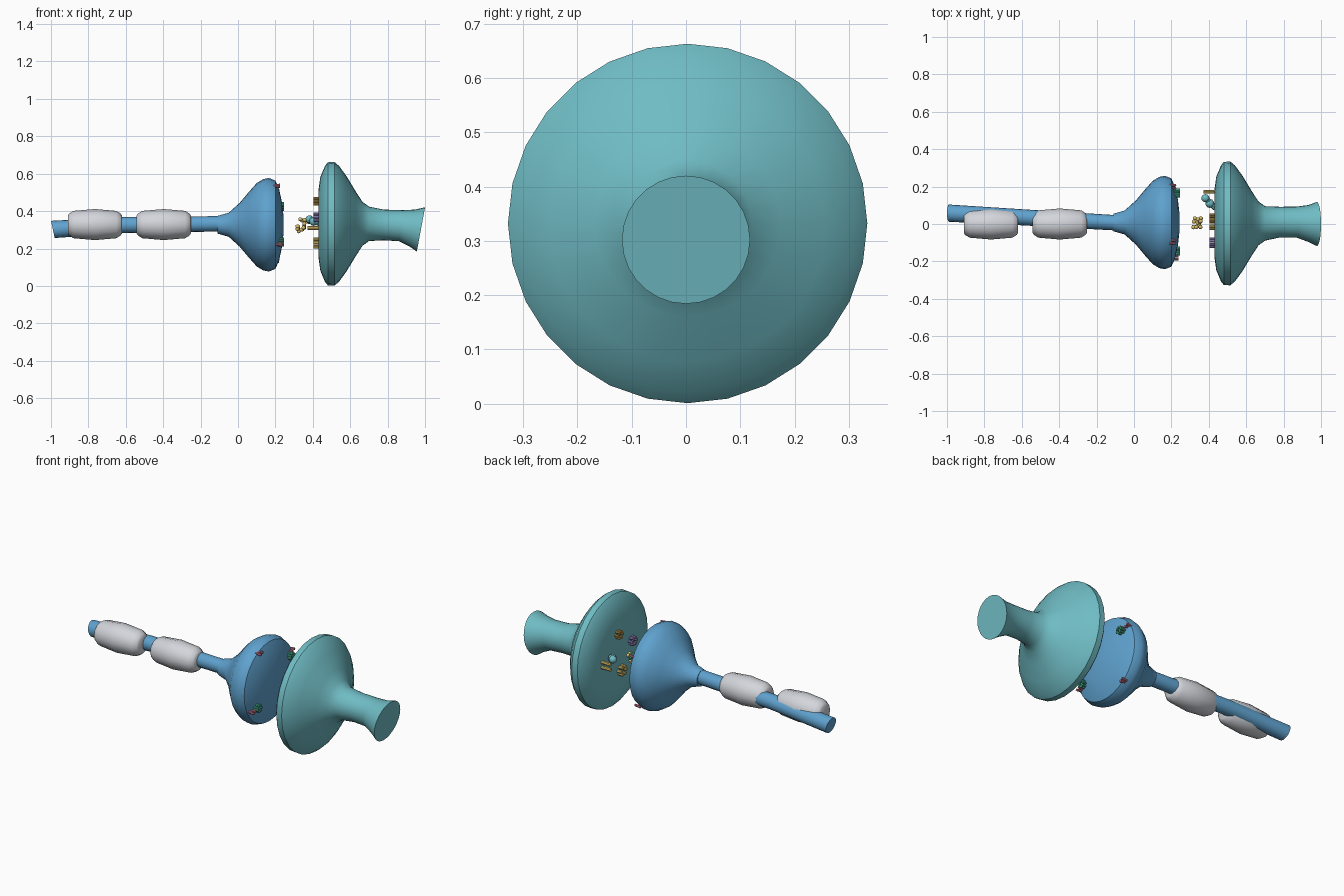
import bpy, bmesh, math, random
from mathutils import Vector

cube = bpy.data.objects.get("Cube")
if cube:
    bpy.data.objects.remove(cube)
random.seed(4)


def material(name, rgb):
    m = bpy.data.materials.new(name)
    m.use_nodes = True
    m.diffuse_color = (*rgb, 1)
    m.node_tree.nodes["Principled BSDF"].inputs["Base Color"].default_value = (*rgb, 1)
    return m


TEAL = material("teal", (.16, .5, .55))
BLUE = material("blue", (.115, .36, .62))
WHITE = material("pale grey", (.65, .67, .71))
GOLD = material("gold", (.72, .53, .14))
ORANGE = material("amber", (.6, .36, .08))
PURPLE = material("purple", (.36, .27, .62))
GREEN = material("green", (.08, .5, .33))
PINK = material("pink", (.65, .2, .3))


def finish(name, bm, mat, angle=40):
    bmesh.ops.recalc_face_normals(bm, faces=bm.faces)
    mesh = bpy.data.meshes.new(name)
    bm.to_mesh(mesh)
    bm.free()
    mesh.materials.append(mat)
    ob = bpy.data.objects.new(name, mesh)
    bpy.context.collection.objects.link(ob)
    bpy.ops.object.select_all(action="DESELECT")
    ob.select_set(True)
    bpy.context.view_layer.objects.active = ob
    bpy.ops.object.shade_smooth_by_angle(angle=math.radians(angle))
    return ob


def loft(name, rings, mat, sides, angle=40):
    """Skin round rings along x; each ring is x, y, z, radius, tilt."""
    bm = bmesh.new()
    loops = []
    for x, y, z, r, tilt in rings:
        turns = [2 * math.pi * i / sides for i in range(sides)]
        loops.append([bm.verts.new((x + tilt * math.sin(t), y + r * math.cos(t),
                                    z + r * math.sin(t))) for t in turns])
    for a, b in zip(loops, loops[1:]):
        for i in range(sides):
            j = (i + 1) % sides
            bm.faces.new((a[i], a[j], b[j], b[i]))
    bm.faces.new(loops[0])
    bm.faces.new(loops[-1])
    return finish(name, bm, mat, angle)


def add_ball(bm, centre, r):
    made = bmesh.ops.create_icosphere(bm, subdivisions=2, radius=r)["verts"]
    bmesh.ops.translate(bm, verts=made, vec=centre)


def add_rod(bm, start, end, r):
    a, b = Vector(start), Vector(end)
    made = bmesh.ops.create_cone(bm, cap_ends=True, segments=8, radius1=r, radius2=r,
                                 depth=(b - a).length)["verts"]
    bmesh.ops.rotate(bm, verts=made, matrix=Vector((0, 0, 1)).rotation_difference(b - a).to_matrix())
    bmesh.ops.translate(bm, verts=made, vec=(a + b) / 2)


def around(centre, count, r):
    c = Vector(centre)
    for i in range(count):
        t = 2 * math.pi * i / count
        yield c + Vector((0, r * math.cos(t), r * math.sin(t)))


# receiving cell: wide dish, neck and slanted flared end
dish = [(.43, .18), (.44, .25), (.465, .31), (.48, .329), (.515, .331), (.54, .31), (.58, .255),
        (.63, .172), (.665, .118), (.7, .092)]
rings = [(x, .003, .332, r, 0) for x, r in dish]
rings += [(.78, .01, .326, .082, 0), (.87, .01, .322, .083, .01),
          (.93, .003, .31, .098, .015), (.978, 0, .302, .118, .022)]
loft("receiving_cell", rings, TEAL, 28)

# sending terminal: flared bulb with a shallow domed face
bulb = [(-.11, .047), (-.05, .064), (.01, .118), (.055, .172), (.1, .223), (.135, .244),
        (.165, .25), (.2, .236), (.22, .19), (.235, .12), (.243, .05)]
loft("sending_terminal", [(x, .008, .327, r, 0) for x, r in bulb], BLUE, 28)

# axon: slim rod drifting toward the terminal
loft("axon", [(-.99, .058, .302, .046, -.01), (-.6, .036, .326, .043, 0),
              (-.09, .006, .332, .041, 0)], BLUE, 16)

# two sheath segments
shape = [(-.145, .048), (-.138, .058), (-.115, .073), (0, .083), (.115, .073), (.138, .058), (.145, .048)]
for label, cx in (("outer", -.765), ("inner", -.397)):
    loft(label + "_sheath", [(cx + x, 0, .328, r, 0) for x, r in shape], WHITE, 12)

# ring channels on the dish face
for name, spot, mat, size in (("upper_channel", (.418, .03, .452), ORANGE, .018),
                              ("lower_channel", (.418, 0, .23), GOLD, .023),
                              ("side_channel", (.418, -.1, .367), PURPLE, .02)):
    bm = bmesh.new()
    for p in around(spot, 6, size):
        add_rod(bm, p + Vector((-.014, 0, 0)), p + Vector((.02, 0, 0)), size * .42)
    finish(name, bm, mat)

# leaning receptor and its paired rods
bm = bmesh.new()
add_rod(bm, (.435, .085, .335), (.385, .135, .355), .016)
add_ball(bm, (.382, .138, .356), .022)
add_ball(bm, (.405, .11, .345), .024)
finish("leaning_receptor", bm, TEAL)
bm = bmesh.new()
for z in (.31, .34):
    add_rod(bm, (.372, .173, z), (.435, .173, z), .01)
finish("receptor_rods", bm, GOLD)

# messenger beads drifting in the gap
bm = bmesh.new()
for i in range(16):
    away = Vector([random.uniform(-1, 1) for _ in range(3)])
    add_ball(bm, Vector((.335, .01, .325)) + Vector((away.x * .026, away.y * .032, away.z * .036)), .011)
finish("messenger_beads", bm, GOLD)

# green pump rosettes on the terminal face
for label, spot in (("front", (.236, -.145, .235)), ("back", (.236, .165, .425))):
    bm = bmesh.new()
    add_ball(bm, spot, .009)
    for p in around(spot, 7, .017):
        add_rod(bm, p - Vector((.022, 0, 0)), p + Vector((.01, 0, 0)), .007)
    finish(label + "_pump", bm, GREEN)

# small pink gates around the terminal rim
gates = [(.215, -.095, .535), (.228, -.18, .222), (.215, .2, .445), (.21, .155, .135)]
for i, (x, y, z) in enumerate(gates):
    bm = bmesh.new()
    for side in (-1, 1):
        add_rod(bm, (x - .025, y + side * .008, z), (x + .01, y + side * .008, z + side * .005), .007)
    finish(f"pink_gate_{i + 1}", bm, PINK)
